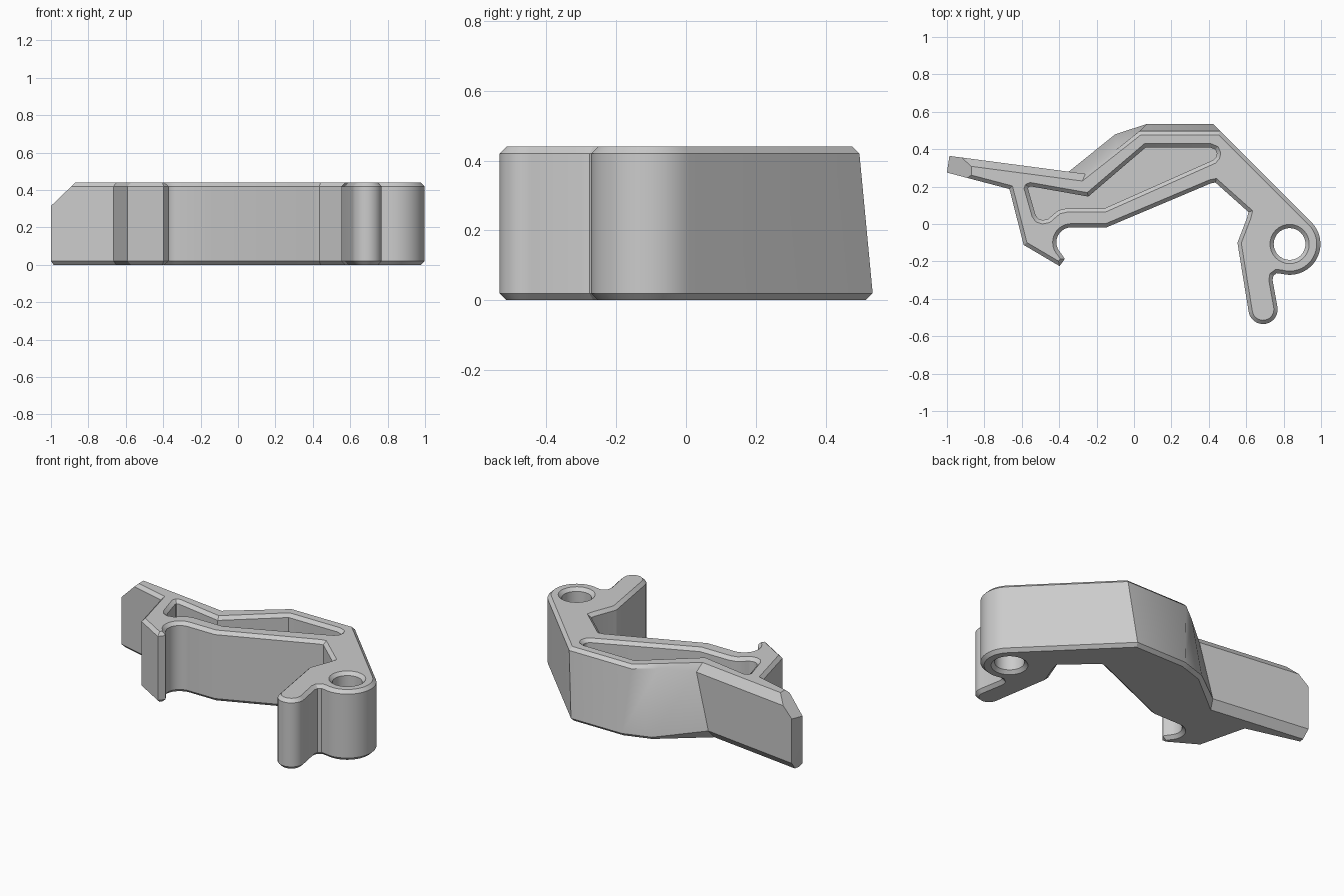
import bpy, bmesh, math
from mathutils import Vector

old = bpy.data.objects.get("Cube")
if old:
    bpy.data.objects.remove(old, do_unlink=True)

H = 0.44      # overall height
C = 0.02      # edge chamfer

grey = bpy.data.materials.new("light grey")
grey.use_nodes = True
grey.diffuse_color = (0.6, 0.6, 0.6, 1)
grey.node_tree.nodes["Principled BSDF"].inputs["Base Color"].default_value = (0.6, 0.6, 0.6, 1)


def arc(cx, cy, r, a0, a1, n):
    """Points on an arc, angles in degrees."""
    return [(cx + r * math.cos(math.radians(a0 + (a1 - a0) * i / n)),
             cy + r * math.sin(math.radians(a0 + (a1 - a0) * i / n))) for i in range(n + 1)]


def inset(pts, dist):
    """Move each edge of a counter-clockwise outline inward; dist may be per edge."""
    n = len(pts)
    d = dist if isinstance(dist, list) else [dist] * n
    out = []
    for i in range(n):
        p = Vector(pts[i])
        e0 = (p - Vector(pts[i - 1])).normalized()
        e1 = (Vector(pts[(i + 1) % n]) - p).normalized()
        n0, n1 = Vector((-e0.y, e0.x)), Vector((-e1.y, e1.x))
        det = n0.x * n1.y - n0.y * n1.x
        if abs(det) < 0.03:
            q = p + n1 * d[i]
        else:
            a, b = d[i - 1], d[i]
            q = p + Vector(((a * n1.y - b * n0.y) / det, (n0.x * b - n1.x * a) / det))
        out.append((q.x, q.y))
    return out


def loft(name, rings):
    """Closed solid through rings of 3D points with equal counts."""
    bm = bmesh.new()
    vs = [[bm.verts.new(p) for p in ring] for ring in rings]
    n = len(rings[0])
    for a, b in zip(vs, vs[1:]):
        for i in range(n):
            j = (i + 1) % n
            bm.faces.new((a[i], a[j], b[j], b[i]))
    bm.faces.new(vs[0][::-1])
    bm.faces.new(vs[-1])
    me = bpy.data.meshes.new(name)
    bm.to_mesh(me)
    bm.free()
    ob = bpy.data.objects.new(name, me)
    bpy.context.collection.objects.link(ob)
    me.materials.append(grey)
    return ob


def at(pts, z):
    zs = z if isinstance(z, list) else [z] * len(pts)
    return [(p[0], p[1], h) for p, h in zip(pts, zs)]


# Back wall leans inward, so it has its own lower and upper points
back_low = [(0.422, 0.535), (0.07, 0.535), (-0.10, 0.48), (-0.35, 0.279)]
back_high = [(0.461, 0.497), (0.03, 0.497), (-0.09, 0.402), (-0.26, 0.268)]
# Remaining outline: arm, hook, underside, leg and pivot boss
rest = [(-0.987, 0.364), (-1.0, 0.275), (-0.666, 0.187), (-0.59, -0.112),
        (-0.398, -0.225), (-0.37, -0.187)]
rest += arc(-0.335, -0.098, 0.08, 225, 90, 12)
rest += [(-0.147, -0.018), (0.41, 0.217), (0.435, 0.222), (0.612, 0.064), (0.605, 0.035),
         (0.553, -0.10)]
rest += arc(0.69, -0.457, 0.078, 190, 370, 14)
rest += [(0.741, -0.30), (0.745, -0.277), (0.763, -0.263)]
rest += arc(0.832, -0.107, 0.165, -105, 45, 18)
low, high = back_low + rest, back_high + rest

# The arm's back edges carry a wider chamfer than the others
d = [C] * len(low)
d[3], d[4] = 0.04, 0.012
drop = [C] * len(low)
drop[3] = drop[4] = 0.05
body = loft("lever_body", [at(inset(low, d), 0), at(low, drop),
                           at(high, [H - k for k in drop]), at(inset(high, d), H)])

# Slanted cut on the upper corner of the arm tip
bm = bmesh.new()
bm.from_mesh(body.data)
bmesh.ops.bisect_plane(bm, geom=bm.verts[:] + bm.edges[:] + bm.faces[:], dist=1e-5,
                       plane_co=(-1.0, 0, 0.315), plane_no=(-0.125, 0, 0.13), clear_outer=True)
bmesh.ops.holes_fill(bm, edges=[e for e in bm.edges if e.is_boundary], sides=0)
bmesh.ops.recalc_face_normals(bm, faces=bm.faces[:])
bm.to_mesh(body.data)
bm.free()

# Blind pocket with a chamfered lip
pocket = [(0.056, 0.43), (-0.25, 0.168), (-0.555, 0.222), (-0.58, 0.212), (-0.588, 0.19),
          (-0.545, 0.04), (-0.525, 0.012), (-0.49, 0.0), (-0.45, 0.008), (-0.425, 0.03),
          (-0.395, 0.055), (-0.355, 0.064), (-0.152, 0.064), (0.435, 0.325), (0.457, 0.348),
          (0.464, 0.38), (0.45, 0.413), (0.41, 0.43)]
pocket_cut = loft("pocket_cutter", [at(inset(pocket, C), 0.06), at(inset(pocket, C), H - C),
                                    at(pocket, H), at(pocket, H + 0.05)])

# Pivot hole, chamfered at both ends
hole = [at(arc(0.832, -0.107, r, 0, 348.75, 31), z) for r, z in
        ((0.105, -0.05), (0.105, 0), (0.085, C), (0.085, H - C), (0.105, H), (0.105, H + 0.05))]
hole_cut = loft("hole_cutter", hole)

bpy.context.view_layer.objects.active = body
for cutter in (pocket_cut, hole_cut):
    mod = body.modifiers.new(cutter.name, "BOOLEAN")
    mod.operation, mod.solver, mod.object = "DIFFERENCE", "EXACT", cutter
    cutter.hide_render = True
    bpy.ops.object.modifier_apply(modifier=mod.name)
    bpy.data.objects.remove(cutter, do_unlink=True)

# Smooth the rounded walls, keep chamfers and corners crisp
bpy.ops.object.select_all(action="DESELECT")
body.select_set(True)
bpy.ops.object.shade_smooth_by_angle(angle=math.radians(28))
